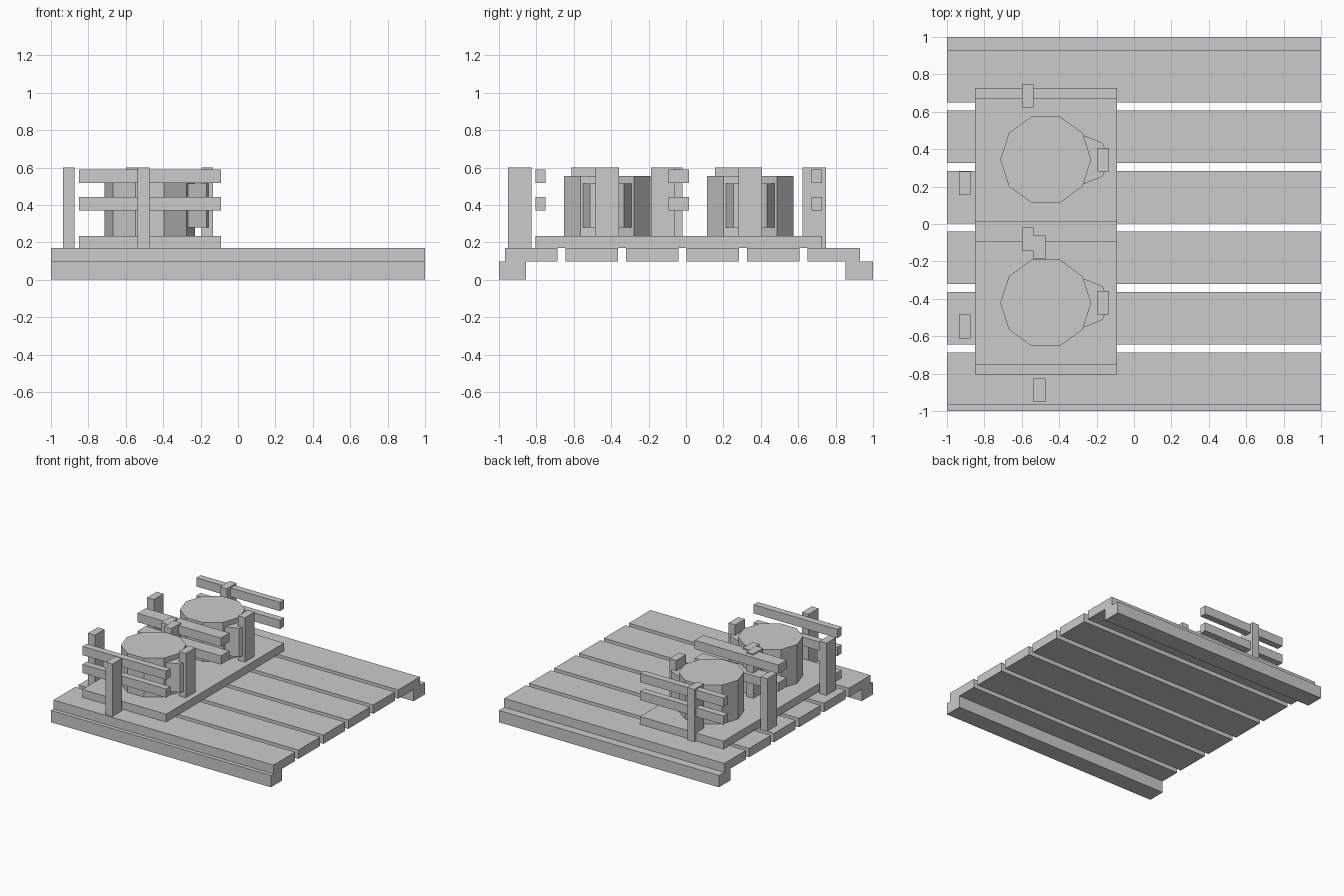
import bpy, bmesh
from math import cos, sin, pi

if "Cube" in bpy.data.objects:
    bpy.data.objects.remove(bpy.data.objects["Cube"])


def prism(name, pts, z0, z1):
    # extrude a flat outline upwards
    bm = bmesh.new()
    face = bm.faces.new([bm.verts.new((x, y, z0)) for x, y in pts])
    ext = bmesh.ops.extrude_face_region(bm, geom=[face])
    for g in ext["geom"]:
        if isinstance(g, bmesh.types.BMVert):
            g.co.z = z1
    bmesh.ops.recalc_face_normals(bm, faces=bm.faces)
    mesh = bpy.data.meshes.new(name)
    bm.to_mesh(mesh)
    bm.free()
    ob = bpy.data.objects.new(name, mesh)
    bpy.context.collection.objects.link(ob)
    return ob


def box(name, x0, x1, y0, y1, z0, z1):
    return prism(name, [(x0, y0), (x1, y0), (x1, y1), (x0, y1)], z0, z1)


# Runners under the deck
box("front_runner", -1, 1, -1, -0.855, 0, 0.097)
box("back_runner", -1, 1, 0.852, 1, 0, 0.097)

# Deck planks
for i in range(6):
    y = -0.967 + i * 0.3235
    box("deck_plank", -1, 1, y, y + 0.281, 0.097, 0.17)

# Two identical fenced platforms, each with a drum
for cy in (-0.422, 0.344):
    box("platform", -0.85, -0.09, cy - 0.383, cy + 0.383, 0.17, 0.235)

    # Ten-sided drum with a blocky lug on its right side
    drum = [(-0.472 + 0.243 * cos(k * pi / 5), cy + 0.243 * sin(k * pi / 5)) for k in range(10)]
    prism("drum", drum, 0.235, 0.555)
    half = [(-0.158, 0.065), (-0.168, 0.09), (-0.268, 0.13)]
    lug = [(x, cy + y) for x, y in half] + [(x, cy - y) for x, y in reversed(half)]
    prism("drum_lug", lug, 0.28, 0.515)

    # Front and back rails
    for y in (cy - 0.383, cy + 0.328):
        for z in (0.37, 0.517):
            box("rail", -0.85, -0.09, y, y + 0.055, z, z + 0.072)

    # Posts around the platform
    for name, x, dy, z in (("front_post", -0.505, -0.468, 0.17),
                           ("back_post", -0.568, 0.341, 0.17),
                           ("left_post", -0.905, -0.126, 0.17),
                           ("right_post", -0.165, 0.0, 0.235)):
        box(name, x - 0.031, x + 0.031, cy + dy - 0.063, cy + dy + 0.063, z, 0.6)
